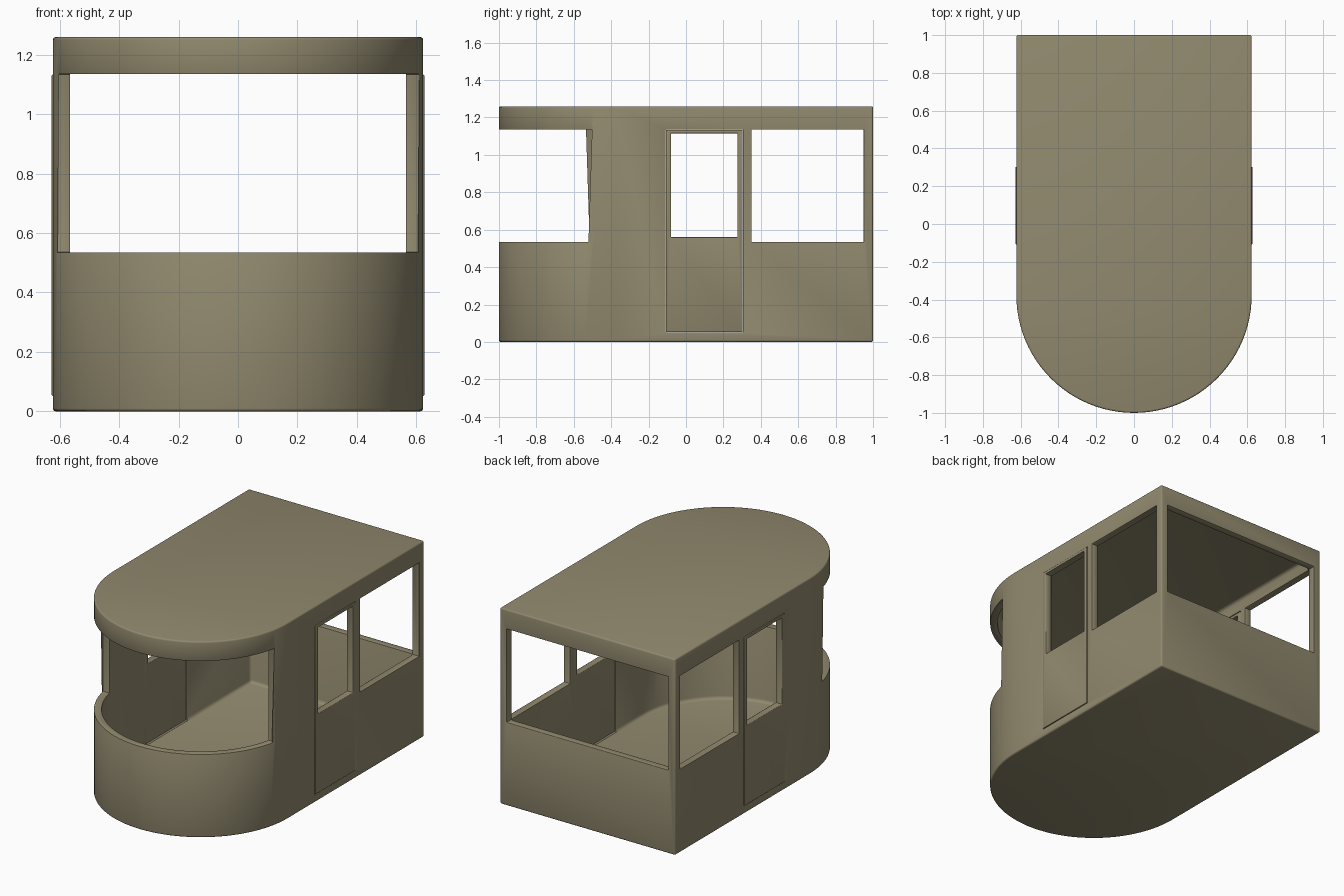
import bpy, bmesh, math

if "Cube" in bpy.data.objects:
    bpy.data.objects.remove(bpy.data.objects["Cube"])

paint = bpy.data.materials.new("olive_tan")
paint.diffuse_color = (0.283, 0.25, 0.156, 1)
paint.use_nodes = True
paint.node_tree.nodes["Principled BSDF"].inputs["Base Color"].default_value = paint.diffuse_color

T = 0.045            # wall thickness
R = 0.623            # half width and nose radius
NOSE_Y = -1 + R      # centre of the rounded nose
HEIGHT = 1.26


def finish(name, bm, hidden=False):
    bmesh.ops.recalc_face_normals(bm, faces=bm.faces)
    me = bpy.data.meshes.new(name)
    bm.to_mesh(me)
    bm.free()
    ob = bpy.data.objects.new(name, me)
    bpy.context.collection.objects.link(ob)
    me.materials.append(paint)
    ob.hide_render = hidden
    return ob


def prism(name, r, back, z0, z1, bevel, hidden=False):
    """Extruded plan: square back, semicircular front."""
    n = 48
    pts = [(r, back), (-r, back)]
    pts += [(-r * math.cos(math.pi * i / n), NOSE_Y - r * math.sin(math.pi * i / n)) for i in range(n + 1)]
    bm = bmesh.new()
    f = bm.faces.new([bm.verts.new((x, y, z0)) for x, y in pts])
    ext = bmesh.ops.extrude_face_region(bm, geom=[f])["geom"]
    bmesh.ops.translate(bm, verts=[g for g in ext if isinstance(g, bmesh.types.BMVert)], vec=(0, 0, z1 - z0))
    bmesh.ops.recalc_face_normals(bm, faces=bm.faces)
    edges = [e for e in bm.edges if e.calc_face_angle(0) > math.radians(40)]
    bmesh.ops.bevel(bm, geom=edges, offset=bevel, segments=3, profile=0.5, affect='EDGES')
    return finish(name, bm, hidden)


def box(name, x, y, z, hidden=False):
    bm = bmesh.new()
    bmesh.ops.create_cube(bm, size=1)
    for v in bm.verts:
        v.co = [lo + (hi - lo) * (c + 0.5) for c, (lo, hi) in zip(v.co, (x, y, z))]
    return finish(name, bm, hidden)


def cut(ob, cutters):
    for c in cutters:
        m = ob.modifiers.new("cut", 'BOOLEAN')
        m.operation, m.solver, m.object = 'DIFFERENCE', 'EXACT', c
        bpy.context.view_layer.objects.active = ob
        bpy.ops.object.modifier_apply(modifier=m.name)


def soften(ob, width):
    bpy.ops.object.select_all(action='DESELECT')
    ob.select_set(True)
    bpy.context.view_layer.objects.active = ob
    m = ob.modifiers.new("edge_round", 'BEVEL')
    m.width, m.segments, m.limit_method, m.angle_limit = width, 2, 'ANGLE', math.radians(50)
    bpy.ops.object.modifier_apply(modifier=m.name)
    bpy.ops.object.shade_smooth_by_angle(angle=math.radians(35))


# Hollow cabin shell with floor and roof
shell = prism("cabin_shell", R, 1, 0, HEIGHT, 0.01)
room = prism("room_cutter", R - T, 1 - T, T, HEIGHT - T, 0.02, True)

# Window and doorway openings
Z = (0.535, 1.135)
openings = [
    box("windshield_cutter", (-0.9, 0.9), (-1.2, -0.5), Z, True),
    box("side_window_cutter", (-0.9, 0.9), (0.35, 0.95), Z, True),
    box("rear_window_cutter", (-0.575, 0.575), (0.9, 1.2), Z, True),
    box("doorway_cutter", (-0.9, 0.9), (-0.11, 0.305), (0.05, 1.135), True),
]
cut(shell, [room] + openings)
soften(shell, 0.005)

# Doors with windows, one per side
pane = box("door_window_cutter", (-0.9, 0.9), (-0.08, 0.275), (0.56, 1.115), True)
for side, s in (("right", 1), ("left", -1)):
    xs = sorted((s * (R - T + 0.002), s * (R + 0.004)))
    door = box(side + "_door", xs, (-0.108, 0.303), (0.052, 1.133))
    cut(door, [pane])
    soften(door, 0.004)

# Cutters are no longer needed
for c in [room, pane] + openings:
    bpy.data.objects.remove(c)
